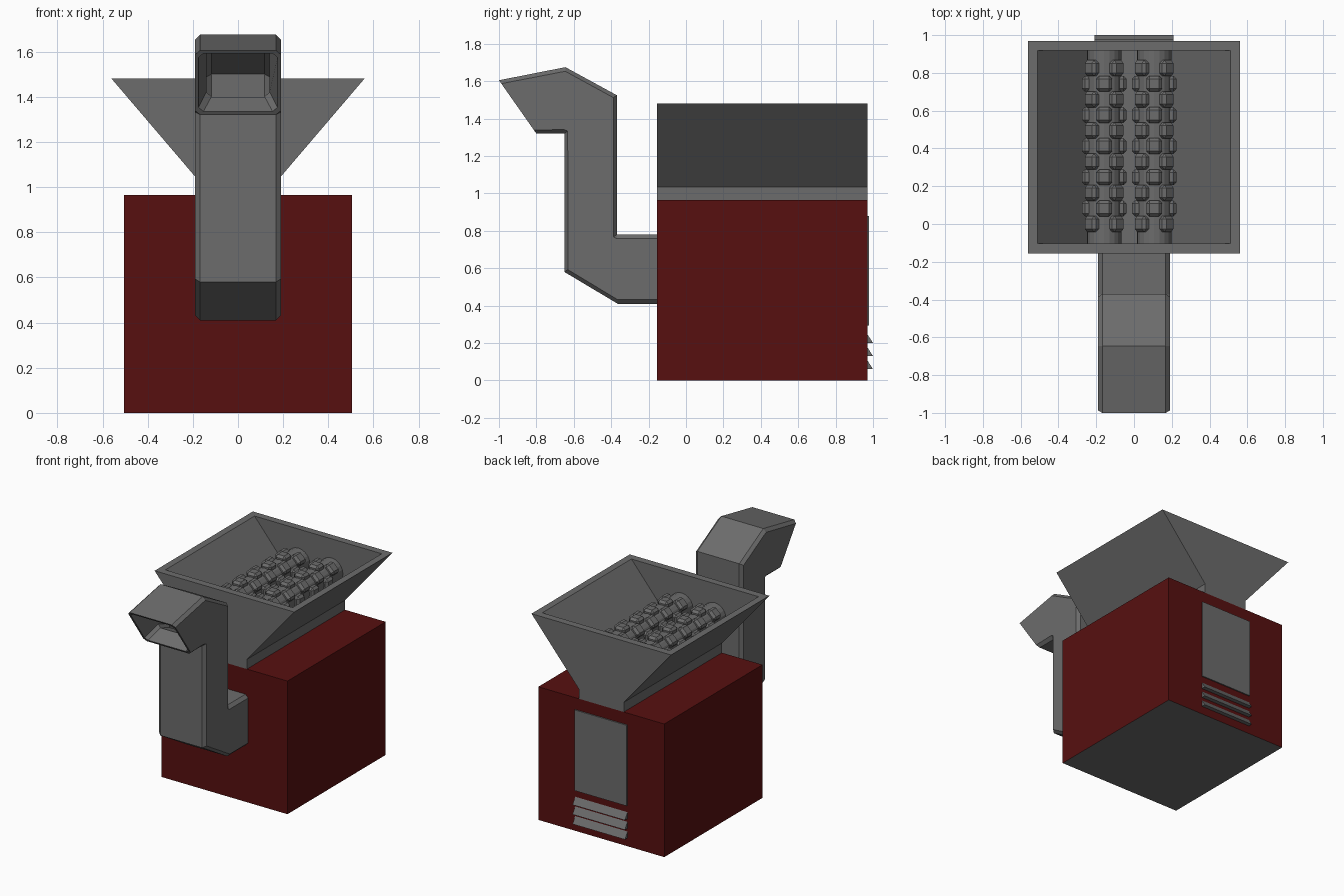
import bpy, bmesh, math
from mathutils import Matrix, Vector

cube = bpy.data.objects.get("Cube")
if cube:
    bpy.data.objects.remove(cube, do_unlink=True)


def make_material(name, color):
    mat = bpy.data.materials.new(name)
    mat.use_nodes = True
    mat.diffuse_color = color
    bsdf = next(n for n in mat.node_tree.nodes if n.type == 'BSDF_PRINCIPLED')
    bsdf.inputs["Base Color"].default_value = color
    return mat


GREY = make_material("metal grey", (0.15, 0.15, 0.15, 1))
RED = make_material("dark red", (0.095, 0.005, 0.005, 1))


def finish(bm, name, *mats):
    bmesh.ops.recalc_face_normals(bm, faces=bm.faces)
    mesh = bpy.data.meshes.new(name)
    bm.to_mesh(mesh)
    bm.free()
    for mat in mats:
        mesh.materials.append(mat)
    obj = bpy.data.objects.new(name, mesh)
    bpy.context.collection.objects.link(obj)
    return obj


def add_box(bm, low, high):
    low, high = Vector(low), Vector(high)
    mat = Matrix.Translation((low + high) / 2) @ Matrix.Diagonal((*(high - low), 1))
    return bmesh.ops.create_cube(bm, size=1, matrix=mat)["verts"]


def loft(bm, rings):
    """Skin a list of equal-length point rings and cap both ends."""
    rows = [[bm.verts.new(p) for p in ring] for ring in rings]
    for a, b in zip(rows, rows[1:]):
        for i in range(len(a)):
            j = (i + 1) % len(a)
            bm.faces.new((a[i], a[j], b[j], b[i]))
    bm.faces.new(rows[0])
    bm.faces.new(rows[-1])
    bmesh.ops.remove_doubles(bm, verts=bm.verts, dist=0.0005)
    bmesh.ops.dissolve_degenerate(bm, edges=bm.edges, dist=0.0005)


# Housing: red with a grey underside
bm = bmesh.new()
add_box(bm, (-0.505, -0.155, 0), (0.505, 0.97, 0.965))
for f in bm.faces:
    f.material_index = 1 if f.calc_center_median().z < 0.01 else 0
finish(bm, "housing", RED, GREY)

# Hopper: narrow neck, flared sides, rim, hollow inside
FRONT, BACK, WALL = -0.155, 0.97, 0.052


def rect(half, z, inset=0.0):
    y0, y1 = FRONT + inset, BACK - inset
    return [(-half, y0, z), (half, y0, z), (half, y1, z), (-half, y1, z)]


bm = bmesh.new()
loft(bm, [rect(0.18, 0.965), rect(0.18, 1.035), rect(0.56, 1.48),
          rect(0.51, 1.48, WALL), rect(0.14, 1.045, WALL)])
finish(bm, "hopper", GREY)


# Discharge chute: chamfered sections, each given by an upper and a lower (y, z) point
def section(half, upper, lower, c=0.022):
    a, b = Vector((0, *upper)), Vector((0, *lower))
    d = (b - a).normalized() * c
    side = [(half - c, a), (half, a + d), (half, b - d), (half - c, b)]
    right = [Vector((x, p.y, p.z)) for x, p in side]
    left = [Vector((-x, p.y, p.z)) for x, p in reversed(side)]
    return right + left


W = 0.19
bm = bmesh.new()
loft(bm, [
    section(W, (-0.15, 0.78), (-0.15, 0.41)),
    section(W, (-0.37, 0.78), (-0.365, 0.41)),
    section(W, (-0.37, 0.78), (-0.65, 0.58)),
    section(W, (-0.37, 1.525), (-0.65, 1.32)),
    section(W, (-0.645, 1.675), (-0.655, 1.32)),
    section(W, (-1.0, 1.605), (-0.80, 1.32)),
    # mouth rim and hollow interior
    section(0.175, (-0.99, 1.592), (-0.81, 1.335)),
    section(0.14, (-0.65, 1.64), (-0.72, 1.40)),
    section(0.14, (-0.40, 1.50), (-0.61, 1.36)),
    section(0.14, (-0.40, 1.0), (-0.61, 1.0)),
])
finish(bm, "discharge_chute", GREY)

# Crusher rollers: shaft with alternating four-toothed cogs
ROLLER_Z, PITCH = 1.25, 0.0825


def roller(name, x):
    bm = bmesh.new()
    # cogs are crossed, chamfered bars
    for i in range(11):
        for k in range(2):
            turn = math.radians(90 * k + (45 if i % 2 == 0 else 0))
            verts = add_box(bm, (-0.118, -0.042, -0.042), (0.118, 0.042, 0.042))
            bmesh.ops.transform(bm, verts=verts, matrix=Matrix.Translation(
                (x, i * PITCH, ROLLER_Z)) @ Matrix.Rotation(turn, 4, 'Y'))
    bmesh.ops.bevel(bm, geom=bm.edges[:], offset=0.016, segments=1, affect='EDGES')
    length = BACK - FRONT - 2 * WALL
    spin = Matrix.Translation((x, (FRONT + BACK) / 2, ROLLER_Z)) @ Matrix.Rotation(math.pi / 2, 4, 'X')
    bmesh.ops.create_cone(bm, cap_ends=True, segments=20, radius1=0.092,
                          radius2=0.092, depth=length, matrix=spin)
    finish(bm, name, GREY)


roller("left_roller", 0.107)
roller("right_roller", -0.158)

# Rear access panel
bm = bmesh.new()
add_box(bm, (-0.21, 0.96, 0.295), (0.21, 0.979, 0.88))
finish(bm, "rear_panel", GREY)

# Rear vent slats: wedges sloping outward and down
for i in range(3):
    z = 0.06 + 0.07 * i
    bm = bmesh.new()
    loft(bm, [[(x, 0.965, z), (x, 1.0, z), (x, 0.97, z + 0.047), (x, 0.965, z + 0.047)]
              for x in (-0.21, 0.21)])
    finish(bm, f"vent_slat_{i + 1}", GREY)
